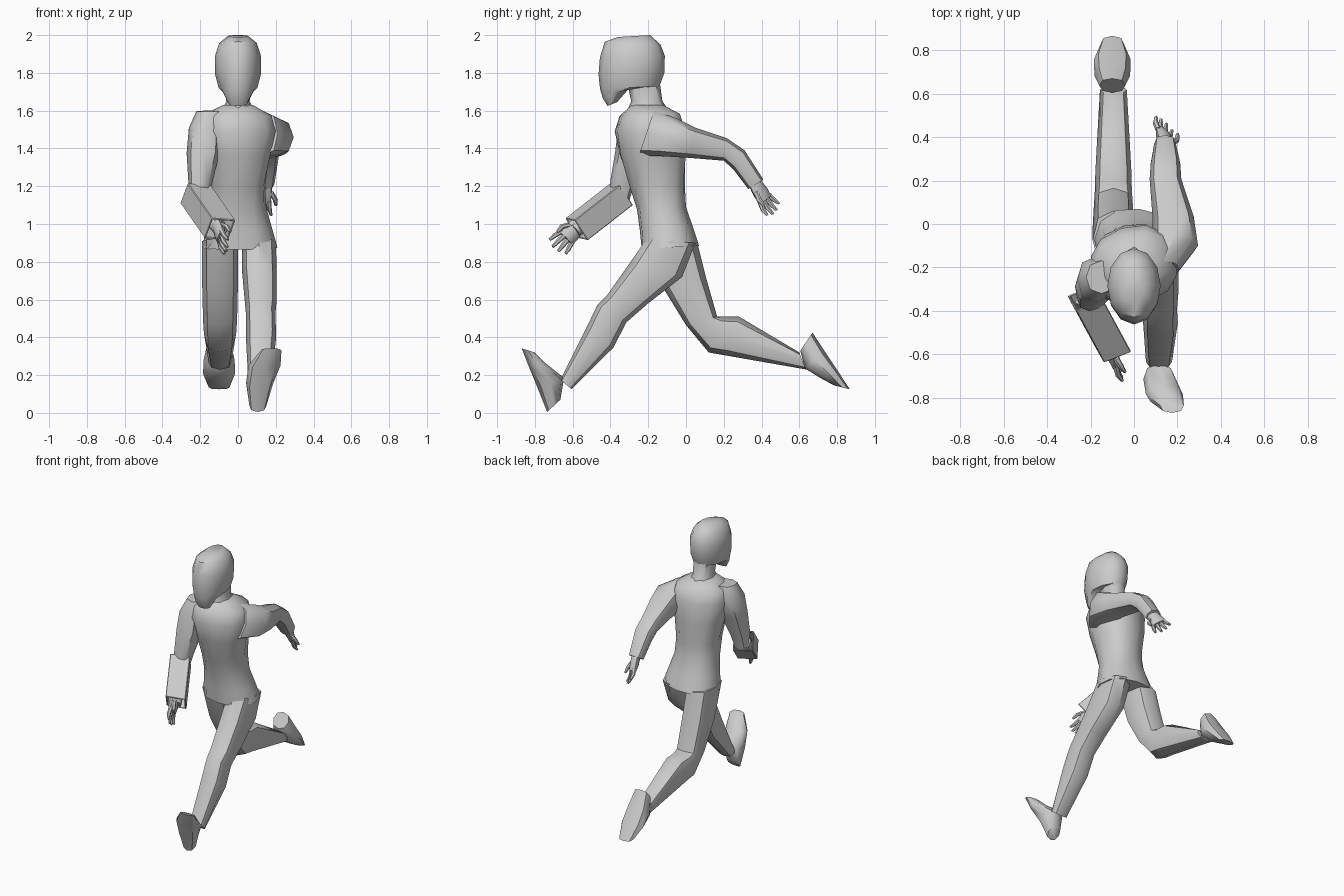
import bpy, bmesh
from math import sin, cos, pi, radians, copysign
from mathutils import Vector, Matrix


def finish(name, bm, angle=50):
    bmesh.ops.recalc_face_normals(bm, faces=bm.faces)
    me = bpy.data.meshes.new(name)
    bm.to_mesh(me)
    bm.free()
    ob = bpy.data.objects.new(name, me)
    bpy.context.collection.objects.link(ob)
    bpy.ops.object.select_all(action='DESELECT')
    ob.select_set(True)
    bpy.context.view_layer.objects.active = ob
    if angle:
        bpy.ops.object.shade_smooth_by_angle(angle=radians(angle))
    return ob


def skin(bm, rings, caps=True):
    """Bridge point rings of equal length into a tube."""
    vs = [[bm.verts.new(p) for p in r] for r in rings]
    n = len(vs[0])
    for a, b in zip(vs, vs[1:]):
        for i in range(n):
            j = (i + 1) % n
            bm.faces.new((a[i], a[j], b[j], b[i]))
    if caps:
        bm.faces.new(vs[0])
        bm.faces.new(vs[-1])


def section(x, hw, y1, z1, y2, z2, yaw=0, n=8, power=0.85):
    """Rounded ring spanning two points of the side outline, hw wide each way."""
    c = Vector((x, (y1 + y2) / 2, (z1 + z2) / 2))
    v = Vector((0, (y2 - y1) / 2, (z2 - z1) / 2))
    rot = Matrix.Rotation(radians(yaw), 3, 'Z')
    pts = []
    for i in range(n):
        a = 2 * pi * i / n
        s, t = (copysign(abs(k) ** power, k) for k in (cos(a), sin(a)))
        pts.append(c + rot @ (Vector((hw * s, 0, 0)) + v * t))
    return pts


def body_part(name, rows, n=8, power=0.85):
    bm = bmesh.new()
    skin(bm, [section(*r, n=n, power=power) for r in rows])
    return finish(name, bm)


# Torso, twisted so one shoulder leads
body_part("torso", [
    (.01, .20, -.235, .865, .07, .885, -6),
    (.005, .175, -.245, .97, .035, .99, -3),
    (0, .15, -.26, 1.08, 0, 1.09, 0),
    (0, .145, -.30, 1.2, -.005, 1.2, 6),
    (0, .17, -.35, 1.36, 0, 1.36, 14),
    (0, .20, -.372, 1.49, -.01, 1.5, 18),
    (0, .18, -.345, 1.57, -.04, 1.585, 18),
    (0, .08, -.29, 1.63, -.12, 1.63, 12)], n=12)

# Neck and head
body_part("neck", [
    (0, .09, -.32, 1.58, -.09, 1.6),
    (0, .062, -.29, 1.65, -.125, 1.65),
    (0, .07, -.31, 1.74, -.14, 1.76)])
body_part("head", [
    (0, .05, -.415, 1.625, -.365, 1.645),
    (0, .08, -.44, 1.665, -.29, 1.73),
    (0, .103, -.455, 1.715, -.14, 1.73),
    (0, .122, -.463, 1.79, -.115, 1.80),
    (0, .123, -.456, 1.88, -.112, 1.89),
    (0, .10, -.43, 1.965, -.135, 1.95),
    (0, .055, -.36, 1.99, -.19, 2.0)], n=12, power=1)

# Legs: the +x one reaches forward, the -x one trails
body_part("front_leg", [
    (.11, .09, -.21, .92, .05, .90),
    (.113, .092, -.30, .79, -.02, .72),
    (.12, .085, -.42, .62, -.20, .58),
    (.12, .078, -.47, .57, -.315, .48),
    (.122, .08, -.525, .455, -.385, .345),
    (.115, .06, -.665, .175, -.605, .125)])
body_part("front_foot", [
    (.105, .045, -.665, .07, -.735, .005),
    (.115, .072, -.645, .185, -.785, .13),
    (.14, .085, -.74, .26, -.83, .24),
    (.175, .055, -.80, .32, -.87, .342)])
body_part("rear_leg", [
    (-.095, .095, -.21, .92, .06, .90),
    (-.095, .095, -.12, .66, .105, .72),
    (-.095, .09, 0, .465, .165, .51),
    (-.095, .085, .12, .32, .20, .51),
    (-.095, .083, .205, .305, .28, .51),
    (-.095, .062, .635, .23, .60, .32)])
body_part("rear_foot", [
    (-.1, .06, .605, .33, .67, .425),
    (-.1, .082, .63, .235, .735, .325),
    (-.1, .085, .72, .18, .795, .235),
    (-.1, .055, .785, .145, .867, .125)])

# Arms: the +x one swings back, the -x one forward
body_part("rear_arm", [
    (.13, .08, -.17, 1.60, -.25, 1.36),
    (.19, .105, -.05, 1.56, -.15, 1.36),
    (.18, .095, .05, 1.51, .02, 1.35),
    (.145, .073, .215, 1.455, .20, 1.335),
    (.145, .068, .31, 1.39, .25, 1.29),
    (.143, .05, .41, 1.235, .33, 1.185)])
body_part("front_upper_arm", [
    (-.15, .07, -.32, 1.595, -.17, 1.60),
    (-.175, .085, -.36, 1.51, -.15, 1.51),
    (-.185, .087, -.375, 1.38, -.20, 1.37),
    (-.20, .062, -.40, 1.23, -.28, 1.19),
    (-.21, .05, -.40, 1.14, -.31, 1.09)])

# Square forearm guard, an open-ended sleeve, with the forearm inside it
corner, along = Vector((-.267, -.40, 1.217)), Vector((.13, -.24, -.187))
e1, e2 = Vector((.125, .05, -.01)), Vector((-.04, .07, -.107))
square = [corner, corner + e1, corner + e1 + e2, corner + e2]
bm = bmesh.new()
skin(bm, [square, [p + along for p in square]], caps=False)
guard = finish("forearm_guard", bm, angle=0)
wall = guard.modifiers.new("wall", 'SOLIDIFY')
wall.thickness, wall.offset = 0.012, -1
edge = guard.modifiers.new("edge", 'BEVEL')
edge.width, edge.segments = 0.005, 1

mid = corner + (e1 + e2) / 2
bm = bmesh.new()
skin(bm, [[mid + along * t + (e1 * cos(k * pi / 4) + e2 * sin(k * pi / 4)) * r
           for k in range(8)] for t, r in ((0.02, .38), (.5, .38), (1.03, .28))])
finish("front_forearm", bm)


def hand(name, wrist, forward, across):
    """Flat palm, four tapered fingers and a thumb; local axes across, normal, forward."""
    f = Vector(forward).normalized()
    w = Vector(across)
    w = (w - f * w.dot(f)).normalized()
    m = Matrix((w, f.cross(w), f)).transposed()
    wrist = Vector(wrist)
    bm = bmesh.new()

    def tube(stations, n):
        skin(bm, [[wrist + m @ Vector((x + a * cos(2 * pi * k / n),
                                       y + b * sin(2 * pi * k / n), z))
                   for k in range(n)] for x, y, z, a, b in stations])

    tube([(0, 0, -.02, .04, .03), (0, 0, .04, .052, .03), (0, 0, .085, .052, .022)], 8)
    for i, length in enumerate((.075, .09, .085, .065)):
        x = (i - 1.5) * .026
        tube([(x, 0, .07, .014, .014), (x * 1.3, 0, .08 + length / 2, .013, .013),
              (x * 1.45, .012, .08 + length, .008, .008)], 6)
    tube([(-.035, .01, .02, .016, .016), (-.06, .025, .06, .014, .014),
          (-.06, .035, .10, .008, .008)], 6)
    return finish(name, bm)


hand("rear_hand", (.145, .375, 1.20), (-.1, .5, -.8), (-.6, .5, .5))
hand("front_hand", (-.105, -.58, .985), (.2, -.68, -.7), (-.15, .7, -.7))
